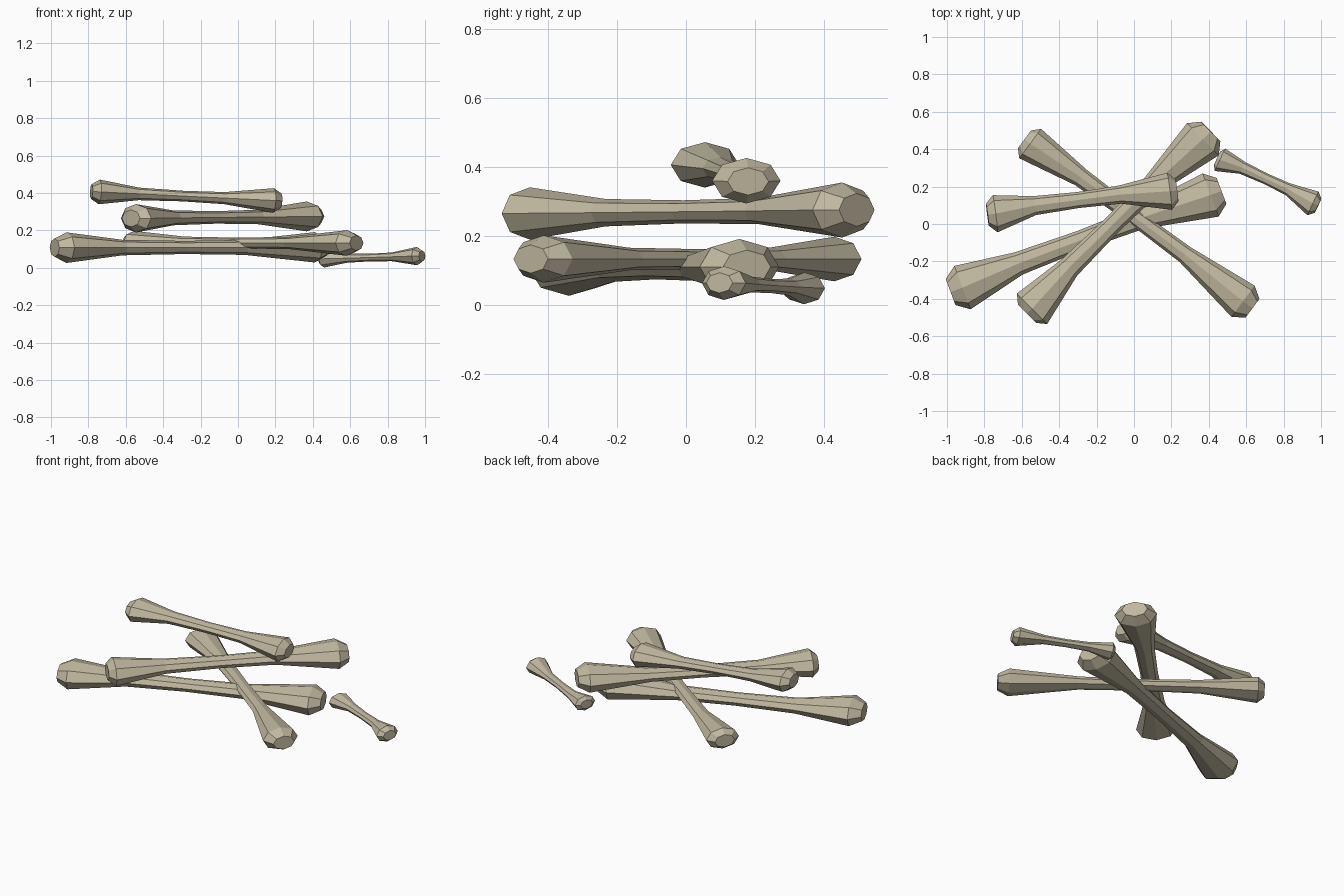
import bpy, bmesh
from math import cos, sin, pi
from mathutils import Vector

if "Cube" in bpy.data.objects:
    bpy.data.objects.remove(bpy.data.objects["Cube"])

SIDES = 8


def bone(name, wide_a, wide_b, r_a, r_b, cap_a, cap_b, bow=0.016, flat=0.66):
    """Low-poly bone: knuckle at each end, thin slightly bowed shaft, flattened section."""
    a, b = Vector(wide_a), Vector(wide_b)
    axis = (b - a).normalized()
    side = Vector((0, 0, 1)).cross(axis).normalized()
    up = axis.cross(side)
    length = (b - a).length
    shaft = (r_a + r_b) / 2
    # distance along axis, half width, sideways bow
    rings = [
        (-cap_a, r_a * 0.6, 0),
        (0, r_a, 0),
        (0.23 * length, shaft * 0.51, bow),
        (0.48 * length, shaft * 0.43, bow),
        (0.72 * length, shaft * 0.49, bow),
        (length, r_b, 0),
        (length + cap_b, r_b * 0.6, 0),
    ]
    bm = bmesh.new()
    loops = []
    for d, r, off in rings:
        c = a + axis * d + side * off
        loops.append([bm.verts.new(c + side * r * cos(2 * pi * i / SIDES)
                                   + up * r * flat * sin(2 * pi * i / SIDES))
                      for i in range(SIDES)])
    for p, q in zip(loops, loops[1:]):
        for i in range(SIDES):
            j = (i + 1) % SIDES
            bm.faces.new((p[i], p[j], q[j], q[i]))
    bm.faces.new(loops[0])
    bm.faces.new(loops[-1])
    bmesh.ops.recalc_face_normals(bm, faces=bm.faces)
    mesh = bpy.data.meshes.new(name)
    bm.to_mesh(mesh)
    bm.free()
    mesh.materials.append(mat)
    bpy.context.collection.objects.link(bpy.data.objects.new(name, mesh))


mat = bpy.data.materials.new("old_bone")
mat.diffuse_color = (0.53, 0.48, 0.35, 1)
mat.use_nodes = True
mat.node_tree.nodes["Principled BSDF"].inputs["Base Color"].default_value = mat.diffuse_color

# Two lower crossing bones
bone("lower_long_bone", (-0.917, -0.34, 0.108), (0.41, 0.155, 0.11), 0.124, 0.123, 0.068, 0.062)
bone("lower_cross_bone", (-0.555, 0.43, 0.133), (0.583, -0.413, 0.133), 0.098, 0.104, 0.038, 0.063)
# Middle and top bones
bone("middle_bone", (-0.545, -0.453, 0.265), (0.368, 0.453, 0.275), 0.115, 0.121, 0.038, 0.06)
bone("top_bone", (-0.742, 0.055, 0.406), (0.19, 0.175, 0.36), 0.1, 0.1, 0.042, 0.04)
# Small loose bone
bone("small_bone", (0.46, 0.343, 0.048), (0.957, 0.11, 0.063), 0.066, 0.07, 0.018, 0.03,
     bow=0.012, flat=0.7)
